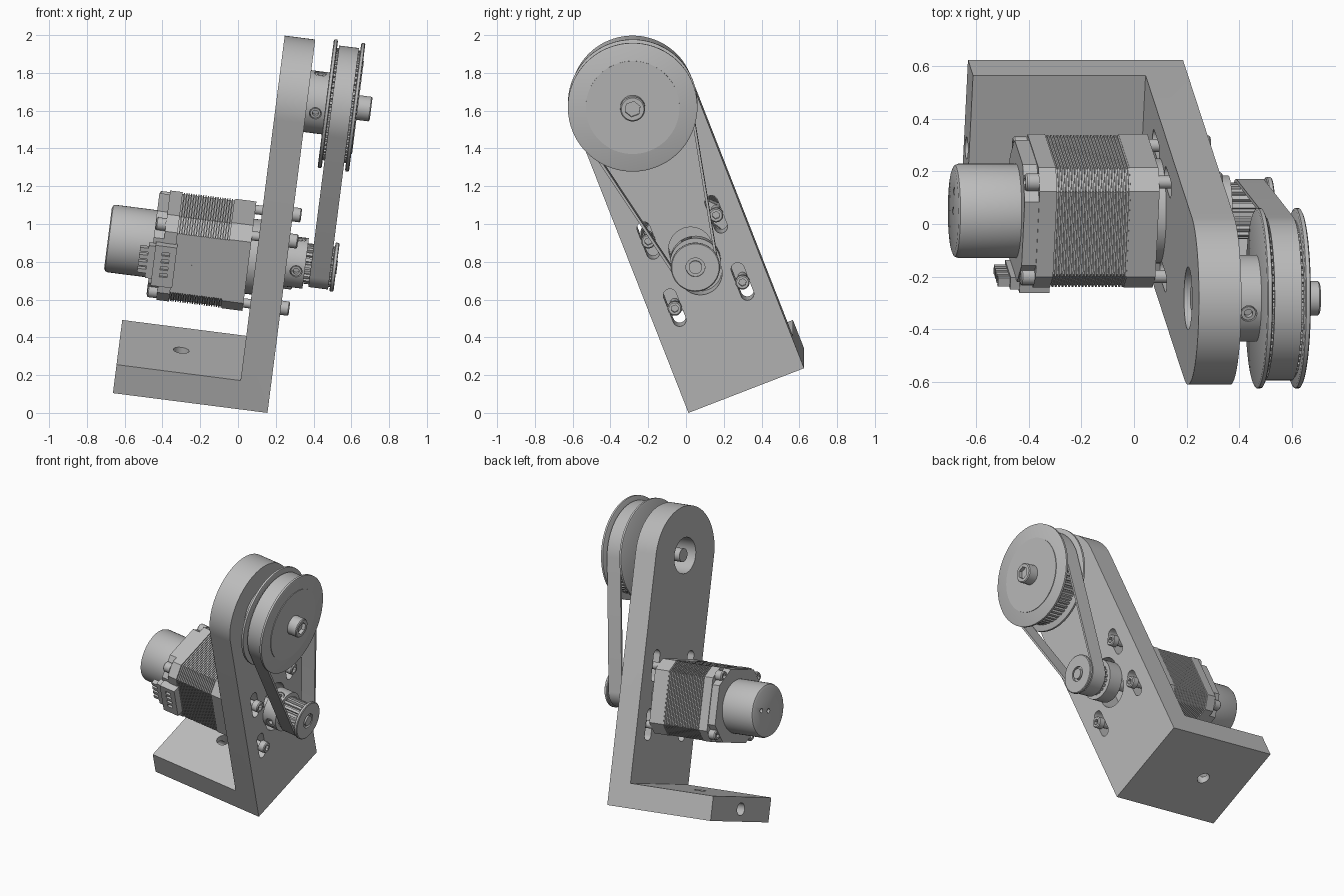
import bpy, bmesh, math
from math import sin, cos, pi
from mathutils import Matrix, Vector

if "Cube" in bpy.data.objects:
    bpy.data.objects.remove(bpy.data.objects["Cube"])

grey = bpy.data.materials.new("plain grey")
grey.use_nodes = True
COLOUR = (0.5, 0.5, 0.5, 1)
grey.diffuse_color = COLOUR
grey.node_tree.nodes["Principled BSDF"].inputs["Base Color"].default_value = COLOUR

# Machine frame: x = shaft axis, y = bracket width, z = bracket length
U = Vector((0.992, 0, -0.127)).normalized()
V = (Vector((0.046, 0.932, 0.36)) - U * U.dot(Vector((0.046, 0.932, 0.36)))).normalized()
FRAME = Matrix((U, V, U.cross(V))).transposed().to_4x4()
FRAME.translation = (0.156, 0.013, 0)

WIDTH, THICK = 0.657, 0.163
MID = WIDTH / 2
MOTOR_W, TOP_W = 0.742, 1.658
CORNERS = [(a, b) for a in (-1, 1) for b in (-1, 1)]
HOLE = 0.1925
parts = []


def finish(name, bm):
    bmesh.ops.recalc_face_normals(bm, faces=bm.faces)
    me = bpy.data.meshes.new(name)
    bm.to_mesh(me)
    bm.free()
    me.materials.append(grey)
    ob = bpy.data.objects.new(name, me)
    ob.matrix_world = FRAME
    bpy.context.collection.objects.link(ob)
    parts.append(ob)
    return ob


def loft(name, rings, closed=False):
    """Skin a list of equal-length rings, capping the ends unless closed."""
    bm = bmesh.new()
    loops = [[bm.verts.new(p) for p in ring] for ring in rings]
    n = len(loops[0])
    pairs = list(zip(loops, loops[1:])) + ([(loops[-1], loops[0])] if closed else [])
    for a, b in pairs:
        for i in range(n):
            j = (i + 1) % n
            bm.faces.new((a[i], a[j], b[j], b[i]))
    if not closed:
        bm.faces.new(loops[0])
        bm.faces.new(loops[-1])
    return finish(name, bm)


def prism(name, outline, u0, u1):
    return loft(name, [[(u, v, w) for v, w in outline] for u in (u0, u1)])


def arc(v, w, r, a0, a1, n):
    return [(v + r * cos(a0 + (a1 - a0) * i / n), w + r * sin(a0 + (a1 - a0) * i / n)) for i in range(n + 1)]


def circle(v, w, r, n=48):
    return arc(v, w, r, 0, 2 * pi * (n - 1) / n, n - 1)


def lathe(name, profile, v, w, n=48):
    return loft(name, [[(u, a, b) for a, b in circle(v, w, r, n)] for u, r in profile])


def box(name, lo, hi):
    return prism(name, [(lo[1], lo[2]), (hi[1], lo[2]), (hi[1], hi[2]), (lo[1], hi[2])], lo[0], hi[0])


def slot(v, w, r, travel):
    return arc(v, w + travel, r, 0, pi, 16) + arc(v, w - travel, r, pi, 2 * pi, 16)


def combine(ob, tool, op="DIFFERENCE"):
    """Apply a boolean and remove the tool."""
    mod = ob.modifiers.new("cut", "BOOLEAN")
    mod.operation, mod.object, mod.solver = op, tool, "EXACT"
    bpy.context.view_layer.update()
    me = bpy.data.meshes.new_from_object(ob.evaluated_get(bpy.context.evaluated_depsgraph_get()))
    ob.modifiers.clear()
    ob.data = me
    parts.remove(tool)
    bpy.data.objects.remove(tool)


def octagon(h, c):
    k = h - c
    pts = [(h, -k), (h, k), (k, h), (-k, h), (-h, k), (-h, -k), (-k, -h), (k, -h)]
    return [(MID + a, MOTOR_W + b) for a, b in pts]


# Angled bracket with rounded top, foot and holes
outline = [(0, 0), (WIDTH, 0)] + arc(MID, TOP_W, MID, 0, pi, 48)
bracket = prism("bracket", outline, -THICK, 0)
combine(bracket, box("foot", (-0.825, 0, 0), (-THICK / 2, WIDTH, THICK)), "UNION")
combine(bracket, prism("bearing_hole", circle(MID, TOP_W, 0.12), -0.3, 0.1))
combine(bracket, prism("boss_slot", slot(MID, MOTOR_W, 0.116, 0.07), -0.3, 0.1))
for a, b in CORNERS:
    combine(bracket, prism("screw_slot", slot(MID + a * HOLE, MOTOR_W + b * HOLE, 0.035, 0.07), -0.3, 0.1))
combine(bracket, prism("end_hole", circle(MID, THICK / 2, 0.042, 24), -0.9, -0.5))
ring = [(-0.495 + a, MID + b) for a, b in circle(0, 0, 0.042, 24)]
combine(bracket, loft("foot_hole", [[(a, b, w) for a, b in ring] for w in (-0.1, 0.3)]))

# Motor: end caps, ribbed stack, mounting boss and rear drum
prism("motor_front_cap", octagon(0.245, 0.07), -0.311, -0.2)
prism("motor_rear_cap", octagon(0.245, 0.07), -0.66, -0.593)
prism("motor_rear_step", octagon(0.24, 0.11), -0.715, -0.66)
ribs, rings = 22, []
for i in range(ribs):
    for t, h in ((0, 0.237), (0.5, 0.237), (0.5, 0.243), (1, 0.243)):
        u = -0.593 + 0.282 * (i + t) / ribs
        rings.append([(u, v, w) for v, w in octagon(h, 0.07)])
loft("motor_stack", rings)
lathe("motor_boss", [(-0.2, 0.2), (-THICK, 0.2)], MID, MOTOR_W)
drum = lathe("motor_drum", [(-0.715, 0.18), (-0.935, 0.18), (-0.949, 0.174), (-0.955, 0.16)], MID, MOTOR_W)
for dv in (0, 0.08):
    combine(drum, prism("drum_hole", circle(MID + dv, MOTOR_W, 0.015, 16), -1, -0.93))
lathe("motor_shaft", [(-0.2, 0.035), (0.268, 0.035)], MID, MOTOR_W, 24)

# Connector block with a row of pins
socket = box("connector", (-0.7, 0.035, 0.62), (-0.585, 0.1, 0.85))
for i in range(4):
    w = 0.675 + 0.04 * i
    combine(socket, box("connector_slit", (-0.66, 0, w), (-0.62, 0.05, w + 0.02)))
    box("connector_pin", (-0.78, 0.05, w + 0.005), (-0.69, 0.085, w + 0.027))
box("pin_header", (-0.735, 0.045, 0.655), (-0.7, 0.095, 0.84))


def cap_screw(name, v, w, u0, u1, shank, head, u2, hexr):
    """Shank from u0 to u1, then a socket head up to u2."""
    d = 1 if u2 > u1 else -1
    ob = lathe(name, [(u0, shank), (u1, shank), (u1, head), (u2 - 0.006 * d, head), (u2, head - 0.006)], v, w, 24)
    combine(ob, prism("hex", circle(v, w, hexr, 6), u2 - 0.025 * d, u2 + 0.05 * d))


# Mounting screws and motor rear screws
for a, b in CORNERS:
    v, w = MID + a * HOLE, MOTOR_W + b * HOLE
    cap_screw("mounting_screw", v, w, -0.21, 0, 0.025, 0.038, 0.045, 0.02)
    cap_screw("motor_rear_screw", v, w, -0.65, -0.66, 0.02, 0.034, -0.712, 0.017)


def toothed(name, w0, r, depth, count, u0, u1):
    pts = []
    for i in range(count):
        for t, k in ((0, r), (0.5, r), (0.6, r - depth), (0.9, r - depth)):
            a = 2 * pi * (i + t) / count
            pts.append((MID + k * cos(a), w0 + k * sin(a)))
    return prism(name, pts, u0, u1)


def set_screws(hub, w0, r, u):
    """Two recessed screws, at the front and top of a hub."""
    for axis in ((-1, 0), (0, 1)):
        across = (-axis[1], axis[0])

        def tube(name, rad, d0, d1):
            return loft(name, [[(u + a, MID + axis[0] * d + across[0] * b, w0 + axis[1] * d + across[1] * b)
                                for a, b in circle(0, 0, rad, 20)] for d in (d0, d1)])
        combine(hub, tube("screw_well", 0.032, r - 0.05, r + 0.05))
        screw = tube("set_screw", 0.028, r - 0.06, r - 0.005)
        combine(screw, tube("screw_socket", 0.016, r - 0.03, r + 0.05))


# Large pulley with hub, two flanges and axle
hub = lathe("large_hub", [(0, 0.165), (0.1, 0.165)], MID, TOP_W)
set_screws(hub, TOP_W, 0.165, 0.05)
toothed("large_teeth", TOP_W, 0.3, 0.015, 60, 0.11, 0.25)
for u in (0.098, 0.244):
    lathe("large_flange", [(u, 0.335), (u + 0.004, 0.343), (u + 0.018, 0.343), (u + 0.022, 0.335)], MID, TOP_W, 72)
lathe("large_face", [(0.26, 0.248), (0.27, 0.248)], MID, TOP_W, 72)
cap_screw("axle", MID, TOP_W, -0.15, 0.265, 0.045, 0.066, 0.34, 0.042)

# Small pulley on the motor shaft
hub = lathe("small_hub", [(0, 0.135), (0.1, 0.135)], MID, MOTOR_W)
set_screws(hub, MOTOR_W, 0.135, 0.055)
toothed("small_teeth", MOTOR_W, 0.108, 0.015, 20, 0.1, 0.245)
flange = lathe("small_flange", [(0.243, 0.125), (0.247, 0.13), (0.261, 0.13), (0.265, 0.125)], MID, MOTOR_W)
combine(flange, prism("bore", circle(MID, MOTOR_W, 0.05), 0.25, 0.3))

# Belt wrapped round both pulleys
R1, R2 = 0.313, 0.122
theta = math.asin((R1 - R2) / (TOP_W - MOTOR_W))


def belt_path(t):
    return (arc(MID, TOP_W, R1 - t, -theta, pi + theta, 56)
            + arc(MID, MOTOR_W, R2 - t, pi + theta, 2 * pi - theta, 32))


loft("belt", [[(u, v, w) for v, w in belt_path(t)]
              for u, t in ((0.13, 0), (0.235, 0), (0.235, 0.014), (0.13, 0.014))], closed=True)

# Smooth the round parts, keep edges sharp
bpy.ops.object.select_all(action="DESELECT")
for ob in parts:
    ob.select_set(True)
bpy.context.view_layer.objects.active = bracket
bpy.ops.object.shade_smooth_by_angle(angle=math.radians(30))
